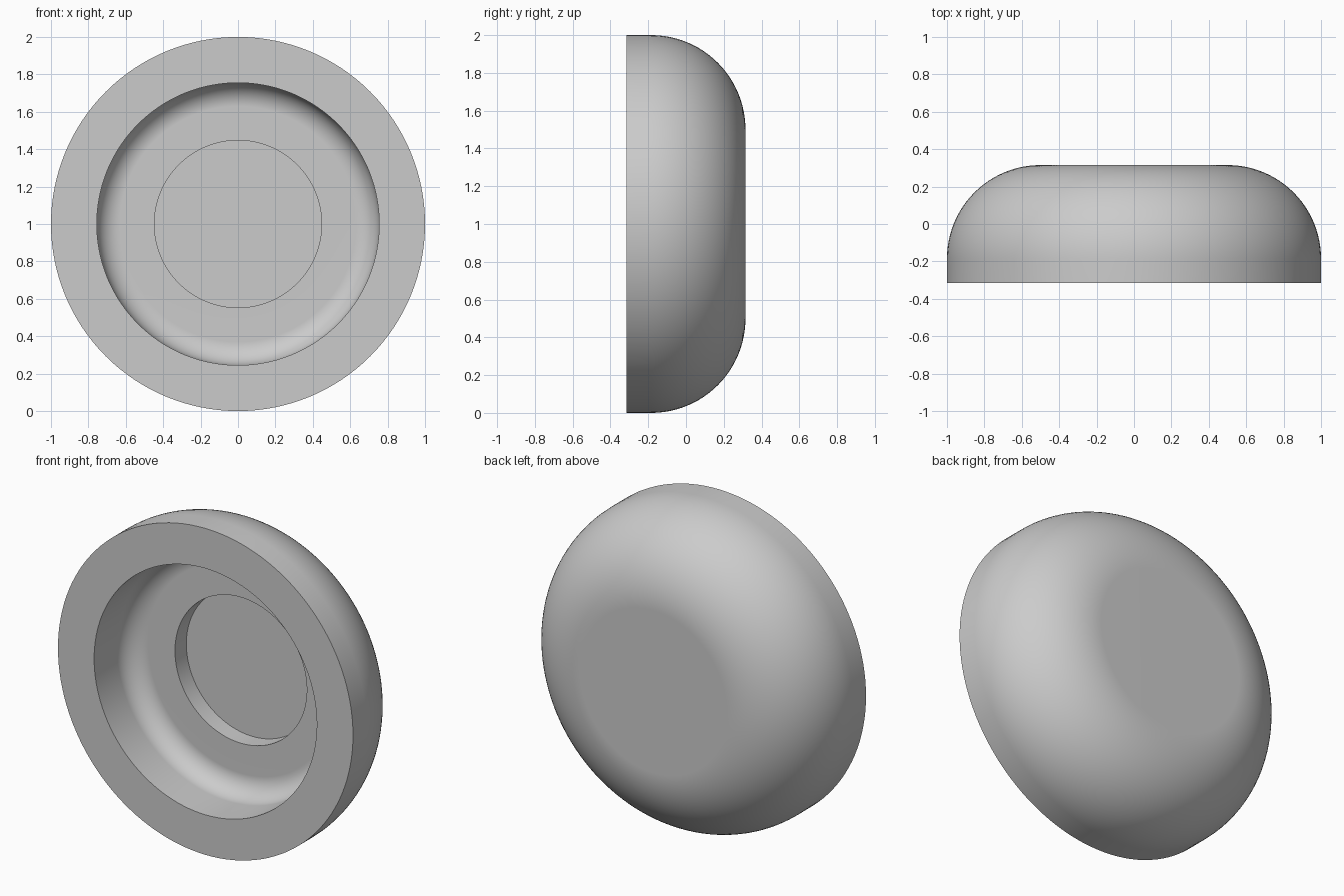
import bpy
import bmesh
from math import sin, cos, pi, radians
from mathutils import Vector

cube = bpy.data.objects.get("Cube")
if cube:
    bpy.data.objects.remove(cube, do_unlink=True)

FRONT, BACK = -0.315, 0.315
FLOOR, SOCKET = 0.028, 0.138      # recess floor and centre socket floor
OUTER, RECESS, HOLE = 1.0, 0.755, 0.447
ROUND, FILLET = 0.5, 0.125


def arc(radius, y, size, steps):
    """Quarter round turning from a side wall into a flat face at y."""
    return [(radius - size + size * cos(t), y - size + size * sin(t))
            for t in (pi / 2 * i / steps for i in range(steps + 1))]


# Half section as (radius, y), from the back centre round to the socket centre
profile = [(0, BACK)]
profile += reversed(arc(OUTER, BACK, ROUND, 24))
profile += [(OUTER, FRONT), (RECESS, FRONT)]
profile += arc(RECESS, FLOOR, FILLET, 12)
profile += [(HOLE, FLOOR), (HOLE, SOCKET), (0, SOCKET)]

# Revolve the section about the front-to-back axis
bm = bmesh.new()
verts = [bm.verts.new((r, y, 1)) for r, y in profile]
edges = [bm.edges.new(pair) for pair in zip(verts, verts[1:])]
bmesh.ops.spin(bm, geom=verts + edges, cent=Vector((0, 0, 1)), axis=Vector((0, 1, 0)),
               angle=2 * pi, steps=128)
bmesh.ops.remove_doubles(bm, verts=bm.verts, dist=0.0005)
bmesh.ops.recalc_face_normals(bm, faces=bm.faces)
mesh = bpy.data.meshes.new("round_cap")
bm.to_mesh(mesh)
bm.free()

cap = bpy.data.objects.new("round_cap", mesh)
bpy.context.collection.objects.link(cap)

# Plain grey
grey = bpy.data.materials.new("plain_grey")
grey.use_nodes = True
colour = (0.6, 0.6, 0.6, 1)
grey.diffuse_color = colour
grey.node_tree.nodes["Principled BSDF"].inputs["Base Color"].default_value = colour
mesh.materials.append(grey)

# Smooth rounds, crisp rims, flat discs
bpy.ops.object.select_all(action="DESELECT")
cap.select_set(True)
bpy.context.view_layer.objects.active = cap
bpy.ops.object.shade_smooth_by_angle(angle=radians(30))
weighted = cap.modifiers.new("flat_discs", "WEIGHTED_NORMAL")
weighted.keep_sharp = True
